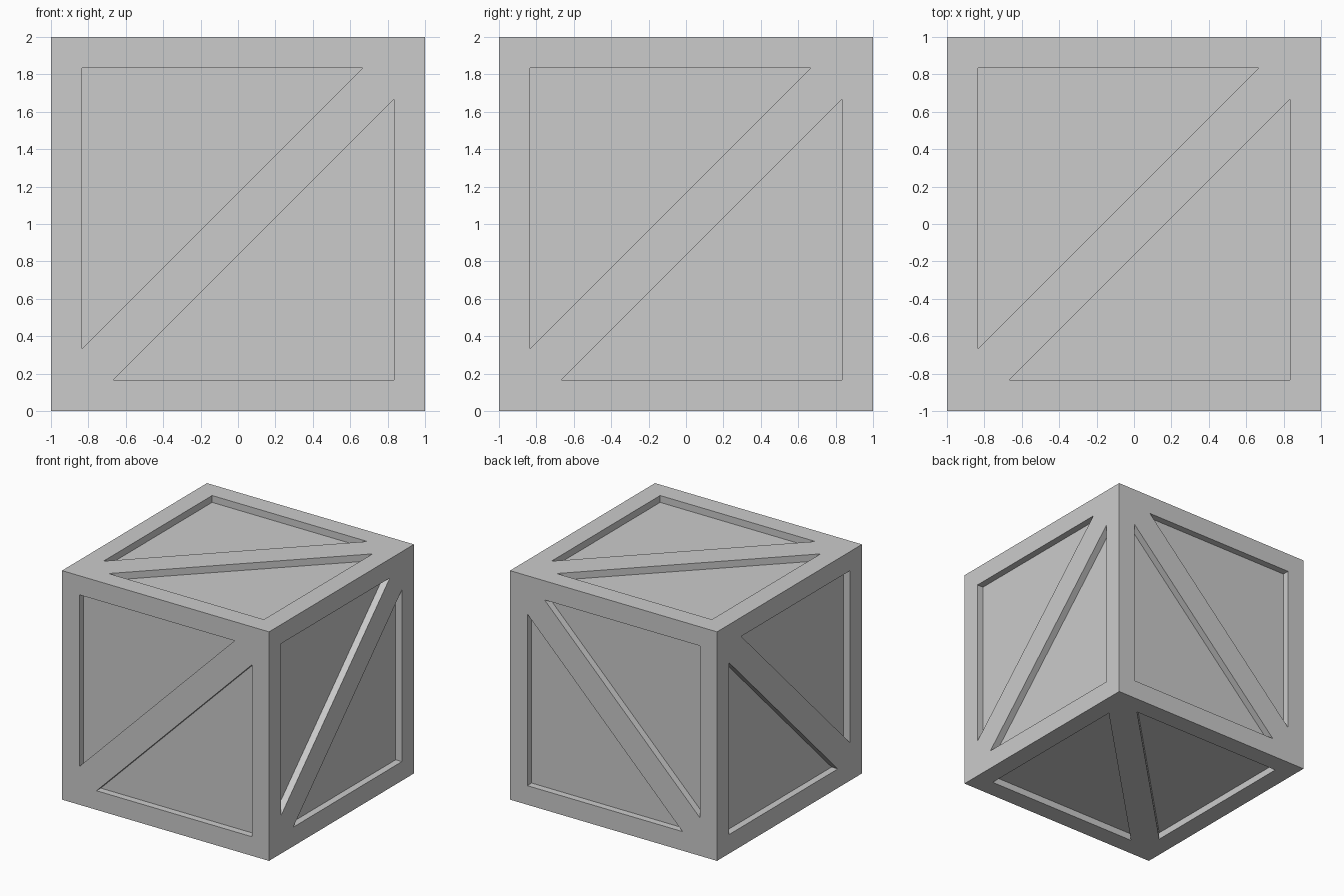
import bpy, bmesh
from mathutils import Vector

if "Cube" in bpy.data.objects:
    bpy.data.objects.remove(bpy.data.objects["Cube"])

DEPTH = 0.06      # recess depth
A = 5 / 6         # inner edge of the frame
B = 2 / 3         # tip of each triangle beside the diagonal brace


def make_object(name, bm):
    bmesh.ops.recalc_face_normals(bm, faces=bm.faces)
    mesh = bpy.data.meshes.new(name)
    bm.to_mesh(mesh)
    bm.free()
    obj = bpy.data.objects.new(name, mesh)
    bpy.context.collection.objects.link(obj)
    obj.location.z = 1
    return obj


# Solid crate body
bm = bmesh.new()
bmesh.ops.create_cube(bm, size=2)
crate = make_object("crate", bm)

# Triangular panel recesses, two on each of the six sides
upper = [(-A, A), (-A, -B), (B, A)]
lower = [(v, u) for u, v in upper]
bm = bmesh.new()
for axis in range(3):
    for side in (-1, 1):
        for tri in (upper, lower):
            verts = []
            for u, v in tri:
                p = Vector((0, 0, 0))
                p[axis] = side * (1 - DEPTH)
                p[(axis + 1) % 3] = u
                p[(axis + 2) % 3] = v
                verts.append(bm.verts.new(p))
            face = bm.faces.new(verts)
            ext = bmesh.ops.extrude_face_region(bm, geom=[face], use_keep_orig=True)
            for g in ext["geom"]:
                if isinstance(g, bmesh.types.BMVert):
                    g.co[axis] = side * 1.1
cutter = make_object("panel_cutter", bm)
cutter.hide_render = True

# Cut the panels, then discard the cutter
mod = crate.modifiers.new("panels", "BOOLEAN")
mod.operation = "DIFFERENCE"
mod.solver = "EXACT"
mod.object = cutter
bpy.context.view_layer.objects.active = crate
crate.select_set(True)
bpy.ops.object.modifier_apply(modifier=mod.name)
bpy.data.objects.remove(cutter)
